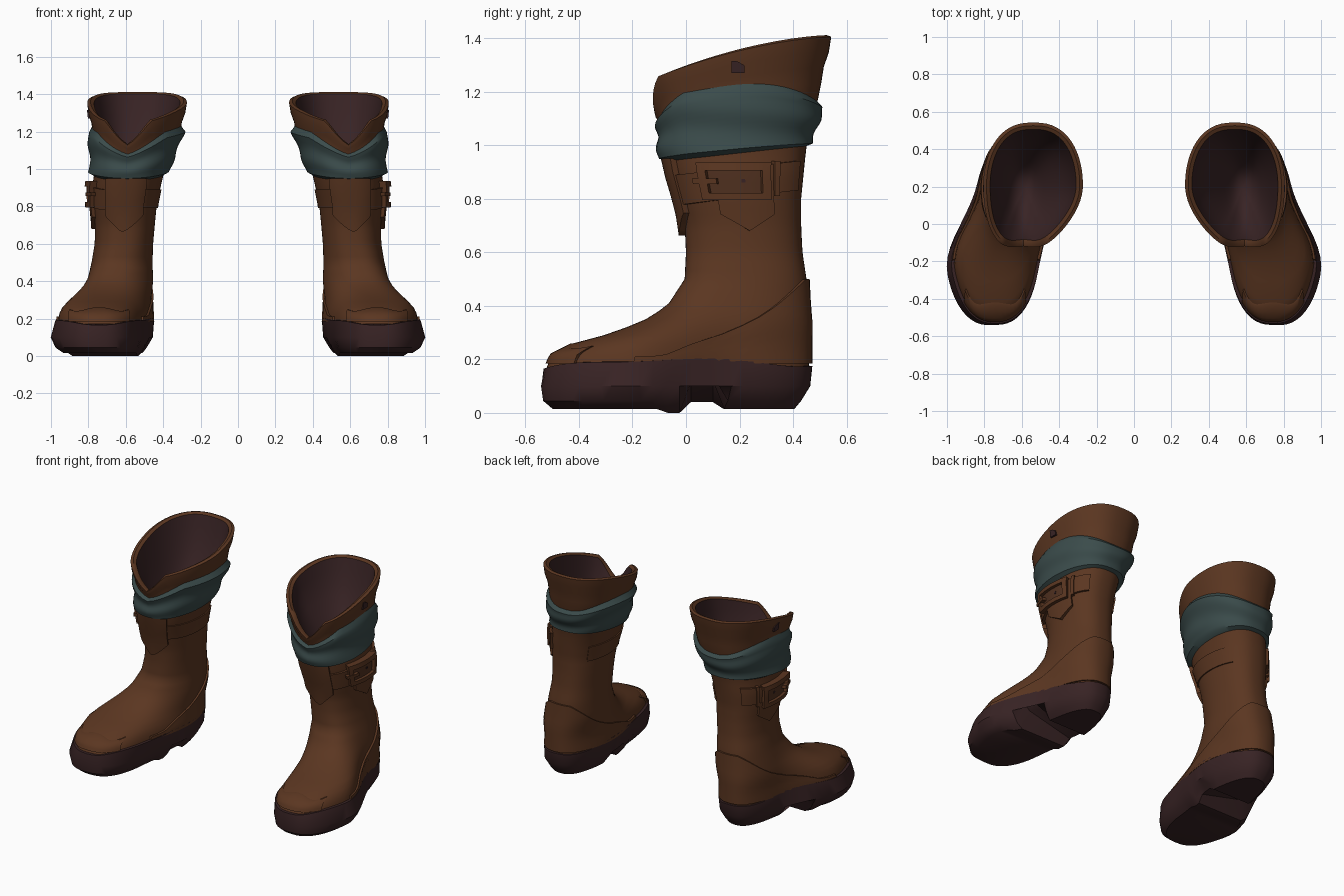
import bpy, bmesh, math
from math import sin, cos, pi, radians

cube = bpy.data.objects.get("Cube")
if cube:
    bpy.data.objects.remove(cube, do_unlink=True)


def make_material(name, rgb):
    mat = bpy.data.materials.new(name)
    mat.use_nodes = True
    mat.diffuse_color = (*rgb, 1)
    mat.node_tree.nodes["Principled BSDF"].inputs["Base Color"].default_value = (*rgb, 1)
    return mat


BROWN = make_material("brown leather", (.104, .037, .015))
DARK = make_material("dark sole and lining", (.04, .017, .018))
TEAL = make_material("teal cloth", (.043, .071, .07))
SHADE = make_material("deep brown leather", (.08, .03, .014))

# Boot cross-sections: height, front y, back y, centre x, half width, foot flare
SECTIONS = [
    (.17, -.52, .46, .643, .198, 1), (.22, -.5, .46, .643, .195, 1),
    (.26, -.42, .46, .643, .188, 1), (.3, -.27, .46, .643, .182, 1),
    (.35, -.15, .46, .638, .18, .9), (.4, -.07, .455, .63, .176, .75),
    (.5, -.005, .45, .62, .163, .4), (.6, 0, .435, .61, .156, .1),
    (.7, -.005, .43, .605, .16, 0), (.8, -.03, .43, .605, .17, 0),
    (.9, -.06, .44, .597, .182, 0), (1, -.08, .45, .578, .188, -.2),
    (1.2, -.125, .5, .543, .235, -.6), (1.42, -.155, .535, .538, .266, -.7)]
COLUMNS = 64


def section(z):
    z = min(max(z, SECTIONS[0][0]), SECTIONS[-1][0])
    for a, b in zip(SECTIONS, SECTIONS[1:]):
        if z <= b[0]:
            t = (z - a[0]) / (b[0] - a[0])
            return [p + (q - p) * t for p, q in zip(a, b)][1:]


def surface(angle, z, offset=0.0):
    """Point on the boot; angle 0 is the outer side, 90 degrees the back."""
    front, back, centre, half, flare = section(z)
    y = (front + back) / 2 + (back - front) / 2 * sin(angle)
    t = min(max((.2 - y) / .45, 0), 1)
    s = t * t * (3 - 2 * t)
    c = cos(angle)
    wide = math.copysign(abs(c) ** .8, c) * half * (1 + .2 * flare * s)
    x = centre + .1 * abs(flare) * s + wide
    return (x + offset * c, y + offset * sin(angle), z)


def front_dip(angle, spread):
    away = abs((angle + pi / 2 + pi) % (2 * pi) - pi)
    return max(0, 1 - away / radians(spread))


def finish(name, bm, materials):
    mesh = bpy.data.meshes.new(name)
    bm.to_mesh(mesh)
    bm.free()
    for mat in materials:
        mesh.materials.append(mat)
    obj = bpy.data.objects.new(name, mesh)
    bpy.context.collection.objects.link(obj)
    obj.modifiers.new("other_boot", "MIRROR").use_mirror_merge = False
    bpy.ops.object.select_all(action="DESELECT")
    obj.select_set(True)
    bpy.context.view_layer.objects.active = obj
    bpy.ops.object.shade_smooth_by_angle(angle=radians(38))


def skin(bm, rows, closed, inner_from=None):
    """Join rows of points with quads; return the vertex rows."""
    grid = [[bm.verts.new(p) for p in row] for row in rows]
    count = len(rows[0])
    for r, (low, high) in enumerate(zip(grid, grid[1:])):
        for i in range(count if closed else count - 1):
            j = (i + 1) % count
            face = bm.faces.new((low[i], low[j], high[j], high[i]))
            if inner_from is not None and r >= inner_from:
                face.material_index = 1
    return grid


ANGLES = [2 * pi * i / COLUMNS for i in range(COLUMNS)]


def rim_height(angle):
    y = surface(angle, 1.35)[1]
    fall = max(0, (.535 - y) / .66)
    return 1.405 - .155 * fall ** 1.6 - .115 * front_dip(angle, 27)


def lining_point(angle, t):
    """Bowl-shaped lining that closes towards the middle of the shaft."""
    top = rim_height(angle)
    x, y, z = surface(angle, top + (.9 - top) * sin(t * pi / 2), -.028)
    pull = .97 * t ** 1.8
    return (x + (.58 - x) * pull, y + (.2 - y) * pull, z)


# Leather upper, rolled rim and dark lining in one skin
bm = bmesh.new()
rows = [[surface(a, .17 + .78 * k / 26) for a in ANGLES] for k in range(27)]
for k in range(1, 9):
    t = k / 8
    rows.append([surface(a, .95 + (rim_height(a) - .95) * t, .01 if k > 6 else 0)
                 for a in ANGLES])
rows.append([surface(a, rim_height(a) + .006, -.008) for a in ANGLES])
rows.append([surface(a, rim_height(a) - .004, -.026) for a in ANGLES])
lining_start = len(rows) - 1
rows += [[lining_point(a, k / 10) for a in ANGLES] for k in range(1, 11)]
grid = skin(bm, rows, True, lining_start)
bm.faces.new(grid[-1]).material_index = 1
finish("boot_upper", bm, [BROWN, DARK])


# Sole: fuller at the toe and outer side, tapered at the heel and inner side
def sole_point(angle, z, offset, toe, outer):
    # The outer flare fades out towards the heel
    side = max(0, cos(angle)) * (.65 - .35 * sin(angle))
    offset += toe * max(0, -sin(angle)) + outer * side
    x, y, _ = surface(angle, .2, offset)
    if z < .06:
        if -.02 < y < .14:
            z += .1 if cos(angle) > 0 else .025
        elif -.08 < y <= -.02:
            z -= .015
    return (x, y, z)


def sole_top(angle):
    return .185 + .015 * cos(2 * angle) + .005 * sin(5 * angle)


bm = bmesh.new()
rows = [[sole_point(a, z, *spread) for a in ANGLES] for z, *spread in (
    (.015, -.055, .045, .01), (.045, -.03, .055, .035), (.1, .004, .028, .04))]
rows.append([sole_point(a, sole_top(a), .012, .012, 0) for a in ANGLES])
rows.append([sole_point(a, sole_top(a) + .004, -.03, 0, 0) for a in ANGLES])
bottom = skin(bm, rows, True)[0]
quarter = COLUMNS // 4
for i in range(-quarter, quarter):
    pairs = [i, 2 * quarter - i, 2 * quarter - i - 1, i + 1]
    bm.faces.new(list(dict.fromkeys(bottom[k % COLUMNS] for k in pairs)))
finish("sole", bm, [DARK])


# Cloth wrap with slanting folds
def wrap_point(a, v):
    y = surface(a, 1.05)[1]
    low = .938 + .1 * (y + .1)
    high = 1.205 + .03 * cos(2 * a) - .1 * front_dip(a, 50) + .008 * sin(3 * a)
    fold = sin(2 * pi * (1.7 * v + .35 * sin(a + .6)))
    edge = min(1, 14 * v, 7 * (1 - v))
    lean = .01 * sin(a) * (2 * v - 1)
    off = -.005 + edge * (.033 + .006 * fold - .006 * v + lean)
    return surface(a, low + (high - low) * v, off)


bm = bmesh.new()
skin(bm, [[wrap_point(a, k / 14) for a in ANGLES] for k in range(15)], True)
finish("cloth_wrap", bm, [TEAL])


def patch(name, start, end, low, high, offset, mat=BROWN, steps=16, levels=4):
    """Raised panel that follows the boot between two angles and two heights."""
    low_at = low if callable(low) else lambda a: low
    high_at = high if callable(high) else lambda a: high
    us = [0] + [k / steps for k in range(steps + 1)] + [1]
    vs = [0] + [k / levels for k in range(levels + 1)] + [1]
    rows = []
    for r, v in enumerate(vs):
        row = []
        for c, u in enumerate(us):
            a = radians(start + (end - start) * u)
            border = r in (0, len(vs) - 1) or c in (0, len(us) - 1)
            z = low_at(a) + (high_at(a) - low_at(a)) * v
            row.append(surface(a, z, -.008 if border else offset))
        rows.append(row)
    bm = bmesh.new()
    skin(bm, rows, False)
    bmesh.ops.remove_doubles(bm, verts=bm.verts, dist=.00001)
    finish(name, bm, [mat])


def pointed(tip_angle, tip, rise):
    return lambda a: tip + rise * abs(math.degrees(a) - tip_angle)


def heel_line(a):
    y = surface(a, .3)[1]
    return .2 + .3 * min(max((y - .04) / .4, .02), 1) ** .85


# Heel counter and toe cap
patch("heel_counter", -20, 200, .185, heel_line, .012, steps=32, levels=8)
patch("toe_cap", 232, 308, .185, lambda a: .25 + .01 * sin(a * 7), .01)

# Strap, hanging tabs and front flap
patch("outer_strap", -75, 62, lambda a: .805 + .03 * sin(a),
      lambda a: .915 + .03 * sin(a), .016, steps=24)
patch("inner_strap", 135, 262, .79, .89, .008, steps=20)
patch("front_flap", 243, 299, pointed(272, .66, .0032), .95, .024)
patch("side_tab", -19, 31, pointed(6, .68, .0025), .83, .02)

# Buckle frame, plate, prong and keepers
patch("buckle_plate", -26, 21, .815, .905, .022, SHADE)
patch("buckle_top", -31, 26, .905, .935, .042)
patch("buckle_bottom", -31, 26, .795, .822, .042)
patch("buckle_front", -31, -24, .795, .935, .042, steps=3)
patch("buckle_back", 19, 26, .795, .935, .042, steps=3)
patch("buckle_prong", -36, -16, .855, .875, .046, steps=4)
patch("strap_keeper", 31, 36, .81, .94, .026, steps=3)
patch("strap_hole", 3, 6, .86, .873, .026, DARK, steps=2, levels=2)

# Dark mark on the outer cuff
patch("cuff_slot", -3, 5, 1.27, lambda a: 1.315 - .2 * max(a, 0), .016, DARK, steps=4)
